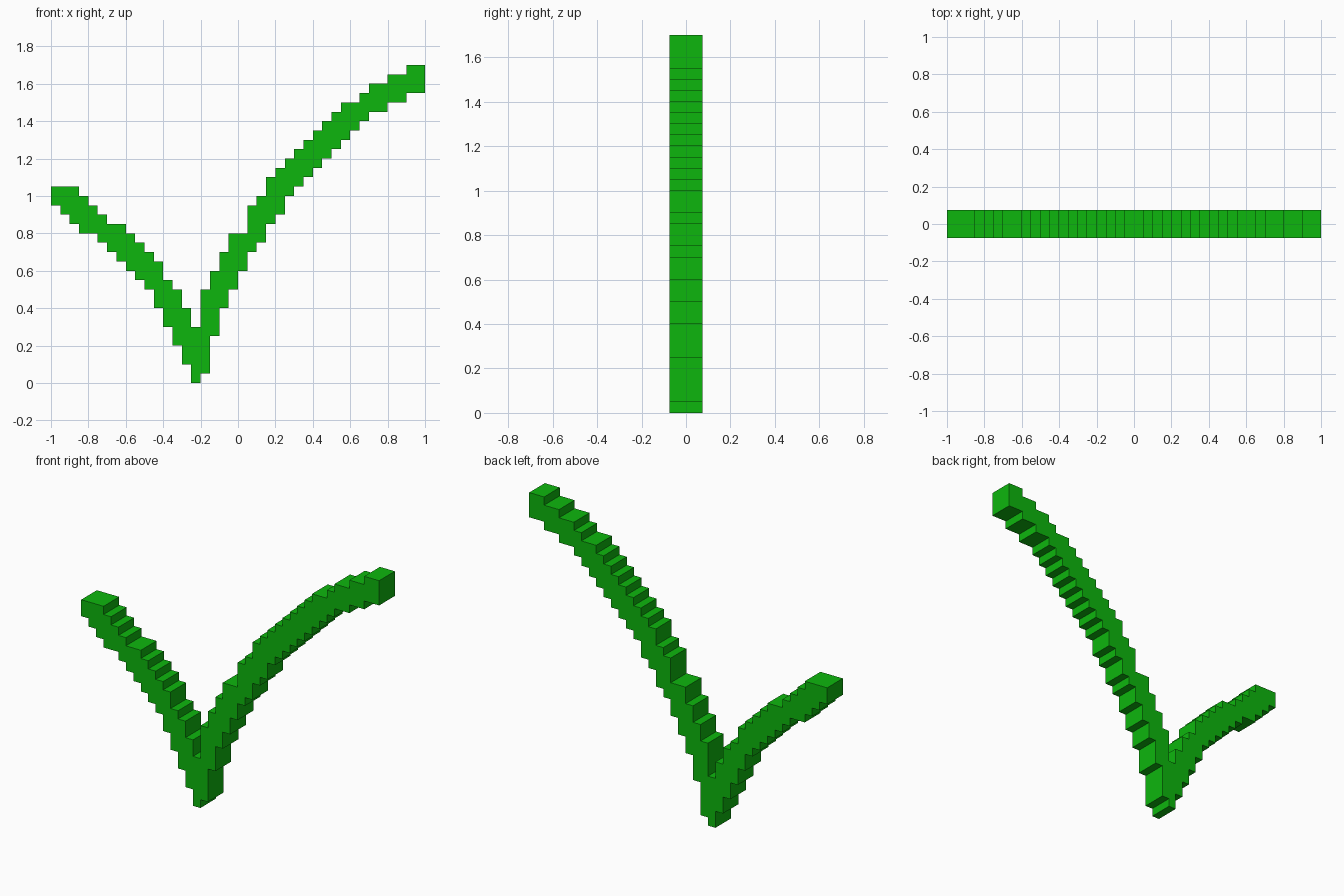
import bpy
import bmesh
from mathutils import Vector

if "Cube" in bpy.data.objects:
    bpy.data.objects.remove(bpy.data.objects["Cube"])

STEP = 0.05          # size of one block
HALF_DEPTH = 0.075   # half thickness front to back

# Stepped heights (in blocks) of the upper and lower edge, one per column from x = -1
TOP = [21, 21, 21, 20, 19, 18, 17, 17, 16, 15, 14, 13, 11, 10, 8, 6,      # short arm
       10, 12, 14, 16, 16, 19, 20, 22, 23, 24, 25, 26, 27, 28, 29, 30,    # long arm
       30, 31, 32, 32, 33, 33, 34, 34]
BOTTOM = [19, 18, 17, 16, 16, 15, 14, 13, 12, 11, 10, 8, 6, 4, 2, 0,
          1, 5, 8, 10, 12, 14, 15, 17, 18, 20, 21, 22, 23, 24, 25, 26,
          27, 28, 29, 29, 30, 30, 31, 31]


def stair(heights):
    """Corner points of a stepped edge, left to right, without flat duplicates."""
    pts = []
    for i, h in enumerate(heights):
        if pts and heights[i - 1] == h:
            pts.pop()
        else:
            pts.append((i, h))
        pts.append((i + 1, h))
    return pts


# Closed outline: along the lower edge, back along the upper edge
outline = stair(BOTTOM) + stair(TOP)[::-1]

# Extrude the outline front to back
bm = bmesh.new()
verts = [bm.verts.new((-1 + i * STEP, -HALF_DEPTH, h * STEP)) for i, h in outline]
front = bm.faces.new(verts)
ext = bmesh.ops.extrude_face_region(bm, geom=[front], use_keep_orig=True)
moved = [g for g in ext["geom"] if isinstance(g, bmesh.types.BMVert)]
bmesh.ops.translate(bm, verts=moved, vec=Vector((0, 2 * HALF_DEPTH, 0)))
bmesh.ops.recalc_face_normals(bm, faces=bm.faces)
bmesh.ops.triangulate(bm, faces=[f for f in bm.faces if len(f.verts) > 4])

mesh = bpy.data.meshes.new("check_mark")
bm.to_mesh(mesh)
bm.free()

# Single green colour
green = bpy.data.materials.new("green")
green.diffuse_color = (0.004, 0.47, 0.004, 1)
green.use_nodes = True
green.node_tree.nodes["Principled BSDF"].inputs["Base Color"].default_value = green.diffuse_color
mesh.materials.append(green)

bpy.context.collection.objects.link(bpy.data.objects.new("check_mark", mesh))
